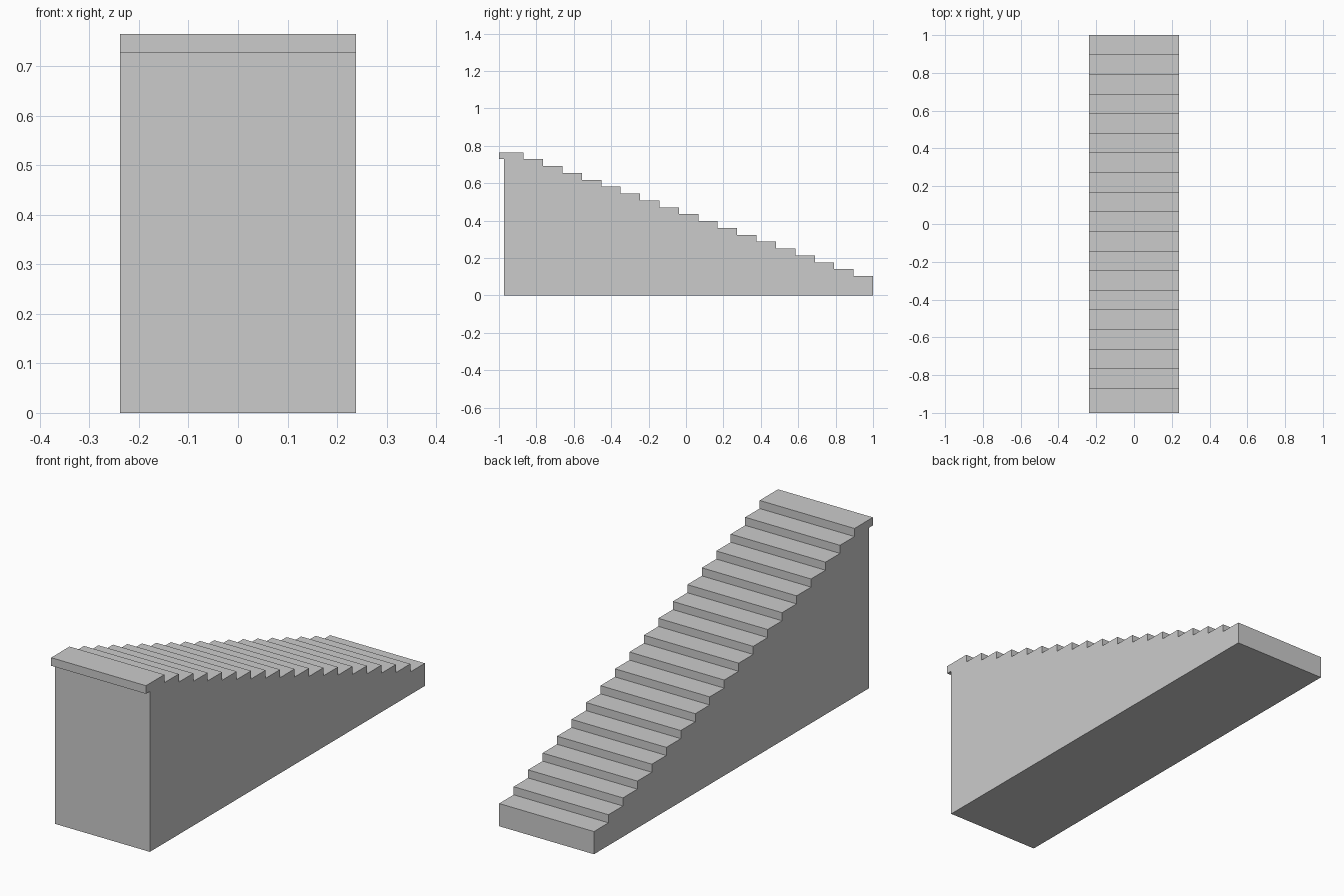
import bpy, bmesh

if "Cube" in bpy.data.objects:
    bpy.data.objects.remove(bpy.data.objects["Cube"])

STEPS = 19
HALF_W = 0.238
FRONT, BACK = 1.0, -0.972      # foot of the stairs, rear wall
FIRST, TOP = 0.103, 0.765      # lowest and highest tread heights
LIP = -1.0                     # top tread overhangs the rear wall
run = (FRONT - BACK) / STEPS
rise = (TOP - FIRST) / (STEPS - 1)

# Side profile (y, z): foot, stepped treads, overhanging top tread, rear wall
profile = [(FRONT, 0)]
for i in range(STEPS):
    z = FIRST + i * rise
    y_end = LIP if i == STEPS - 1 else FRONT - (i + 1) * run
    profile += [(FRONT - i * run, z), (y_end, z)]
profile += [(LIP, TOP - rise), (BACK, TOP - rise), (BACK, 0)]

# Extrude the profile across the width
bm = bmesh.new()
side = bm.faces.new([bm.verts.new((-HALF_W, y, z)) for y, z in profile])
ext = bmesh.ops.extrude_face_region(bm, geom=[side], use_keep_orig=True)
moved = [v for v in ext["geom"] if isinstance(v, bmesh.types.BMVert)]
bmesh.ops.translate(bm, verts=moved, vec=(2 * HALF_W, 0, 0))
bmesh.ops.recalc_face_normals(bm, faces=bm.faces)

mesh = bpy.data.meshes.new("staircase")
bm.to_mesh(mesh)
bm.free()
bpy.context.collection.objects.link(bpy.data.objects.new("staircase", mesh))
